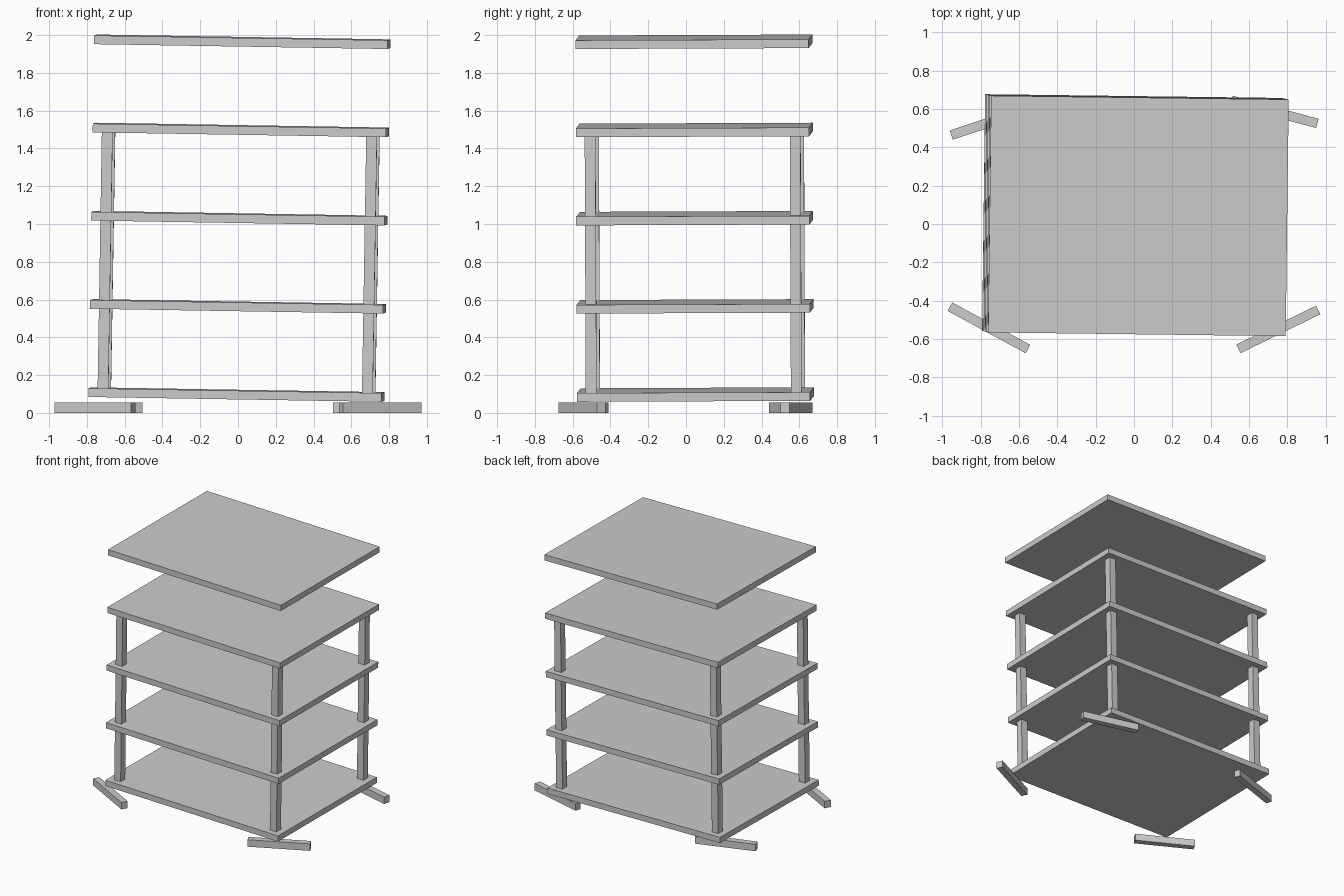
import bpy
from math import radians
from mathutils import Matrix, Vector, Euler

if "Cube" in bpy.data.objects:
    bpy.data.objects.remove(bpy.data.objects["Cube"])

# Whole rack leans very slightly and is a little turned
LEAN = Matrix.Translation((-0.008, 0.05, 0.097)) @ Euler((0.004, 0.0165, -0.0127)).to_matrix().to_4x4()
PITCH = 0.467      # shelf spacing
THICK = 0.046      # shelf thickness
POST = 0.057       # post width


def box(name, size, matrix):
    bpy.ops.mesh.primitive_cube_add(size=1)
    ob = bpy.context.object
    ob.name = name
    ob.data.transform(Matrix.Diagonal((*size, 1)))
    ob.matrix_world = matrix
    return ob


# Five shelves, the top one floating above the posts
for i in range(5):
    box(f"shelf_{i + 1}", (1.553, 1.235, THICK), LEAN @ Matrix.Translation((0, 0, i * PITCH)))

# Corner posts between the lower four shelves
for i in range(3):
    for sx in (-1, 1):
        for sy in (-1, 1):
            pos = Vector((sx * 0.70, sy * 0.543, (i + 0.5) * PITCH))
            box(f"post_{i + 1}", (POST, POST, PITCH - THICK), LEAN @ Matrix.Translation(pos))

# Splayed floor bars under the corners
for name, x, y, angle in (
    ("front_left_foot", -0.757, -0.542, -28.5),
    ("front_right_foot", 0.753, -0.55, 26.0),
    ("back_left_foot", -0.734, 0.537, 18.4),
    ("back_right_foot", 0.733, 0.585, -15.0),
):
    box(name, (0.463, 0.05, 0.056),
        Matrix.Translation((x, y, 0.028)) @ Matrix.Rotation(radians(angle), 4, 'Z'))
